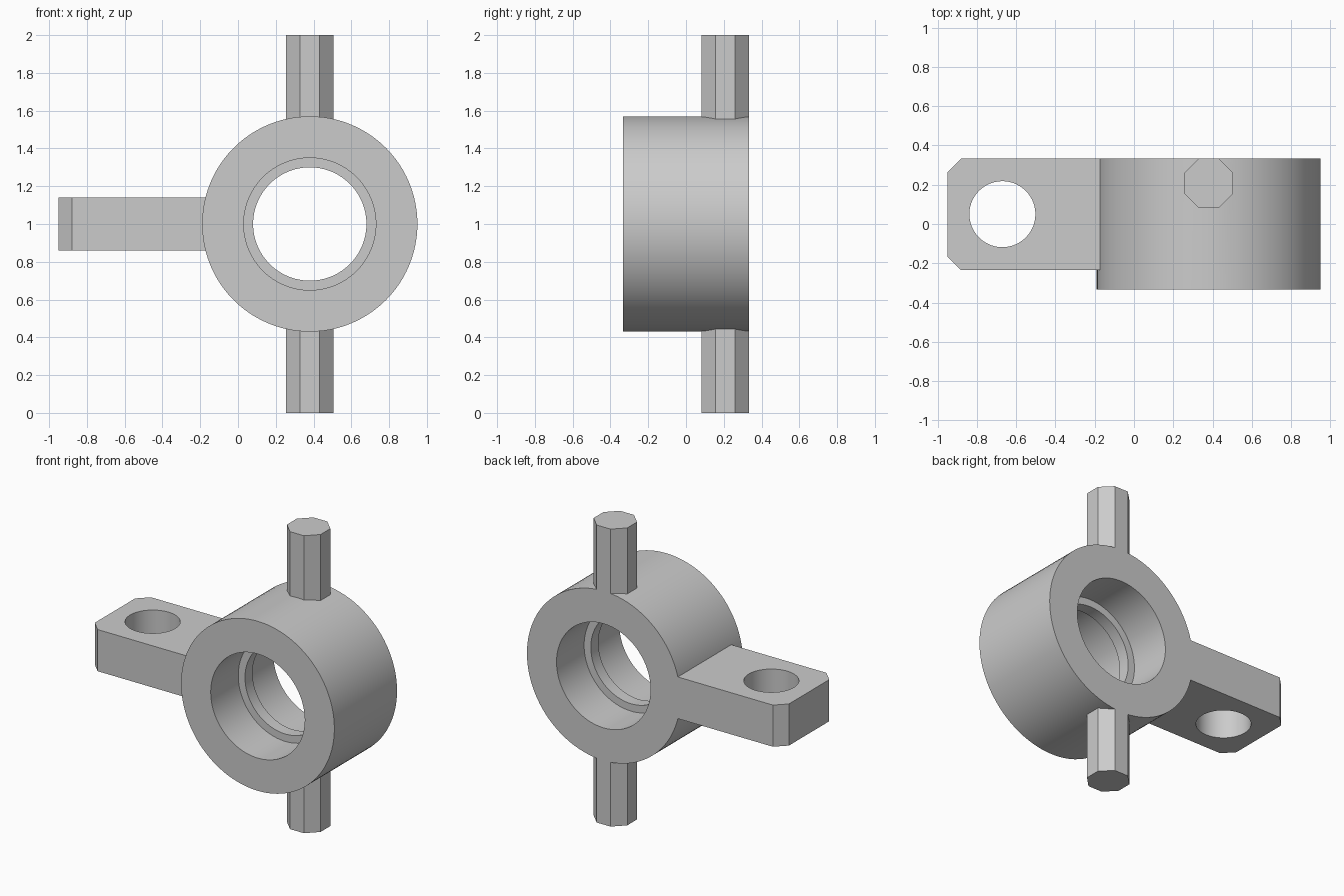
import bpy, bmesh, math
from mathutils import Vector

if "Cube" in bpy.data.objects:
    bpy.data.objects.remove(bpy.data.objects["Cube"])

CX, CZ, HALF = 0.38, 1.0, 0.333      # ring centre and half depth
OUTER, BORE, LIP, LIP_HALF = 0.57, 0.35, 0.30, 0.04

grey = bpy.data.materials.new("plain grey")
grey.use_nodes = True
color = (0.6, 0.6, 0.6, 1)
grey.diffuse_color = color
grey.node_tree.nodes["Principled BSDF"].inputs["Base Color"].default_value = color


def finish(name, bm):
    bmesh.ops.recalc_face_normals(bm, faces=bm.faces)
    mesh = bpy.data.meshes.new(name)
    bm.to_mesh(mesh)
    bm.free()
    mesh.materials.append(grey)
    ob = bpy.data.objects.new(name, mesh)
    bpy.context.collection.objects.link(ob)
    return ob


def prism(name, outline, z0, z1):
    """Extrude an outline in the ground plane upward."""
    bm = bmesh.new()
    face = bm.faces.new([bm.verts.new((x, y, z0)) for x, y in outline])
    new = bmesh.ops.extrude_face_region(bm, geom=[face])["geom"]
    verts = [v for v in new if isinstance(v, bmesh.types.BMVert)]
    bmesh.ops.translate(bm, verts=verts, vec=Vector((0, 0, z1 - z0)))
    return finish(name, bm)


def polygon(cx, cy, radius, sides):
    return [(cx + radius * math.cos((i + 0.5) * math.tau / sides),
             cy + radius * math.sin((i + 0.5) * math.tau / sides))
            for i in range(sides)]


def lathe(name, profile, sides):
    """Sweep a closed (radius, y) profile around the ring axis."""
    bm = bmesh.new()
    loops = []
    for i in range(sides):
        a = i * math.tau / sides
        loops.append([bm.verts.new((CX + r * math.cos(a), y, CZ + r * math.sin(a)))
                      for r, y in profile])
    n = len(profile)
    for i in range(sides):
        a, b = loops[i], loops[(i + 1) % sides]
        for j in range(n):
            k = (j + 1) % n
            bm.faces.new((a[j], a[k], b[k], b[j]))
    return finish(name, bm)


def combine(target, other, operation):
    mod = target.modifiers.new(operation.lower(), 'BOOLEAN')
    mod.operation, mod.solver, mod.object = operation, 'EXACT', other
    bpy.context.view_layer.objects.active = target
    bpy.ops.object.modifier_apply(modifier=mod.name)
    bpy.data.objects.remove(other)


# Ring with a narrow retaining lip in the middle of its bore
body = lathe("ring_bracket", [
    (OUTER, -HALF), (OUTER, HALF), (BORE, HALF), (BORE, LIP_HALF),
    (LIP, LIP_HALF), (LIP, -LIP_HALF), (BORE, -LIP_HALF), (BORE, -HALF)], 96)

# Side arm with chamfered end corners and a vertical hole
x0, x1, y0, c = -0.95, -0.08, -0.235, 0.07
arm = prism("side_arm", [(x1, y0), (x1, HALF), (x0 + c, HALF), (x0, HALF - c),
                         (x0, y0 + c), (x0 + c, y0)], 0.86, 1.14)
hole = prism("arm_hole", polygon(-0.67, 0.05, 0.168, 64), 0.5, 1.5)
combine(arm, hole, 'DIFFERENCE')
combine(body, arm, 'UNION')

# Octagonal pivot rods above and below, flush with the back
flat = 0.125
octagon = polygon(CX, HALF - flat, flat / math.cos(math.pi / 8), 8)
for name, low, high in (("upper_rod", 1.46, 2.0), ("lower_rod", 0.0, 0.54)):
    combine(body, prism(name, octagon, low, high), 'UNION')

bpy.ops.object.select_all(action='DESELECT')
body.select_set(True)
bpy.context.view_layer.objects.active = body
bpy.ops.object.shade_smooth_by_angle(angle=math.radians(30))
